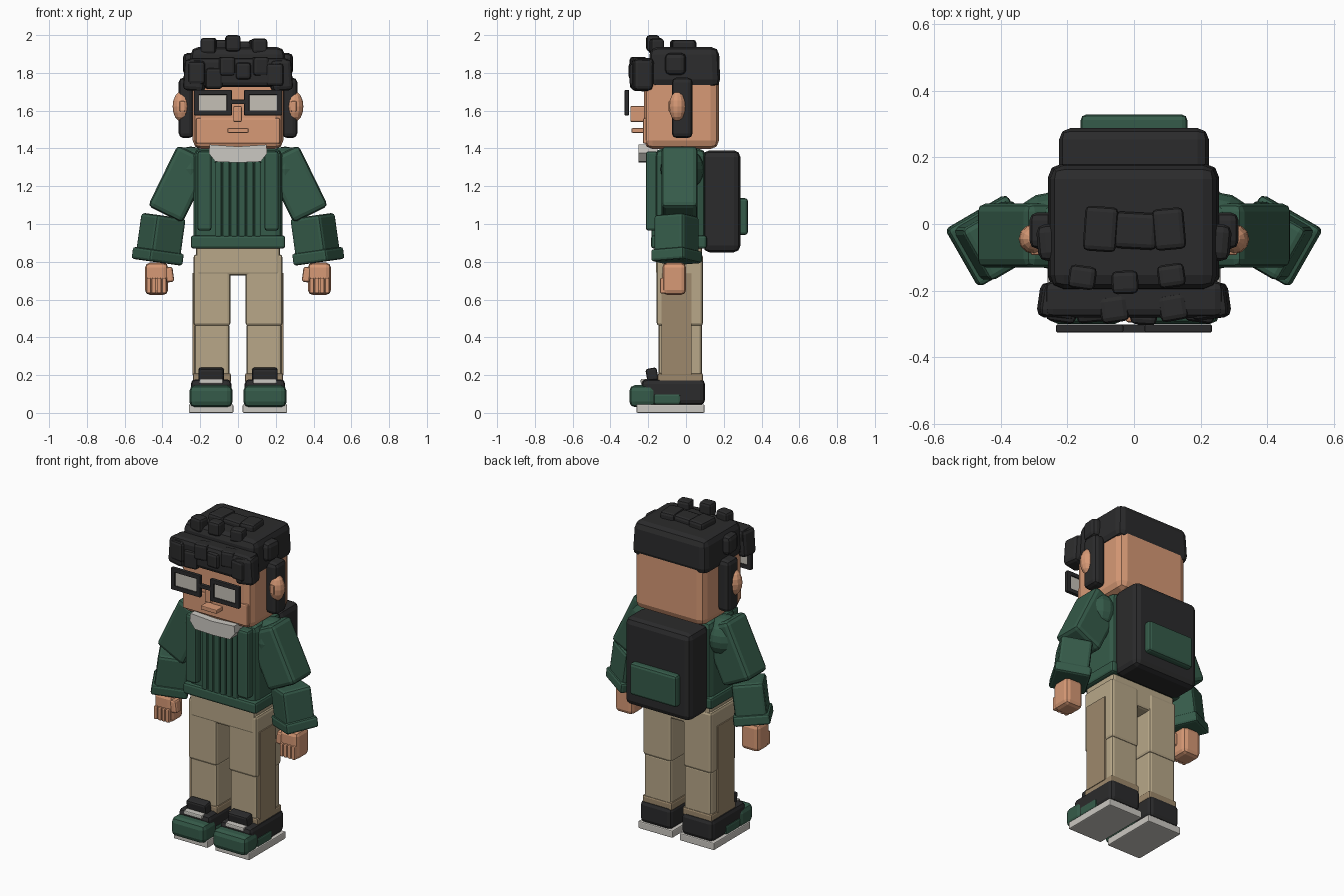
import bpy, bmesh, math
from mathutils import Matrix, Vector


def material(name, r, g, b):
    m = bpy.data.materials.new(name)
    m.diffuse_color = (r, g, b, 1)
    return m


SKIN = material("warm skin", 0.68, 0.32, 0.18)
GREEN = material("forest green", 0.036, 0.105, 0.068)
BLACK = material("soft black", 0.024, 0.024, 0.025)
TAN = material("khaki", 0.48, 0.39, 0.25)
BROWN = material("dark khaki", 0.34, 0.25, 0.15)
WHITE = material("off white", 0.60, 0.58, 0.54)
LENS = material("pale lens", 0.56, 0.53, 0.47)


def rotation(rx, ry, rz):
    r = math.radians
    return (Matrix.Rotation(r(ry), 4, 'Y') @ Matrix.Rotation(r(rz), 4, 'Z')
            @ Matrix.Rotation(r(rx), 4, 'X'))


def finish(name, bm, mat, matrix):
    bmesh.ops.transform(bm, matrix=matrix, verts=bm.verts)
    bmesh.ops.recalc_face_normals(bm, faces=bm.faces)
    me = bpy.data.meshes.new(name)
    bm.to_mesh(me)
    bm.free()
    me.materials.append(mat)
    ob = bpy.data.objects.new(name, me)
    bpy.context.collection.objects.link(ob)
    return ob


def box(name, mat, xs, ys, zs, bevel=0.012, rot=(0, 0, 0), top=1.0, seg=2):
    """Bevelled box from x, y and z ranges, turned about its centre; top scales the upper face."""
    size = Vector((xs[1] - xs[0], ys[1] - ys[0], zs[1] - zs[0]))
    mid = Vector((sum(xs) / 2, sum(ys) / 2, sum(zs) / 2))
    bm = bmesh.new()
    bmesh.ops.create_cube(bm, size=1)
    for v in bm.verts:
        if v.co.z > 0:
            v.co.x *= top
            v.co.y *= top
        v.co = Vector(a * b for a, b in zip(v.co, size))
    if bevel:
        bmesh.ops.bevel(bm, geom=list(bm.edges), offset=min(bevel, min(size) * 0.4),
                        segments=seg, profile=0.5, affect='EDGES')
    return finish(name, bm, mat, Matrix.Translation(mid) @ rotation(*rot))


def pair(name, mat, xs, ys, zs, bevel=0.012, rot=(0, 0, 0), **kw):
    """The same box on the -x side and mirrored on the +x side."""
    box(name + "_a", mat, xs, ys, zs, bevel, rot, **kw)
    box(name + "_b", mat, (-xs[1], -xs[0]), ys, zs, bevel, (rot[0], -rot[1], -rot[2]), **kw)


def ball_pair(name, mat, centre, radii, u=16, v=10):
    for tag, s in (("_a", 1), ("_b", -1)):
        bm = bmesh.new()
        bmesh.ops.create_uvsphere(bm, u_segments=u, v_segments=v, radius=1)
        finish(name + tag, bm, mat, Matrix.Translation((centre[0] * s, centre[1], centre[2]))
               @ Matrix.Diagonal((*radii, 1)))


def plate(name, mat, outline, y0, y1):
    """Outline in x and z, extruded along y."""
    bm = bmesh.new()
    f = bm.faces.new([bm.verts.new((x, y0, z)) for x, z in outline])
    ext = bmesh.ops.extrude_face_region(bm, geom=[f])
    bmesh.ops.translate(bm, vec=(0, y1 - y0, 0),
                        verts=[e for e in ext['geom'] if isinstance(e, bmesh.types.BMVert)])
    finish(name, bm, mat, Matrix())


# Shoes
pair("sole", WHITE, (-0.26, -0.025), (-0.262, 0.098), (0, 0.045), 0.006)
pair("shoe_body", BLACK, (-0.25, -0.035), (-0.235, 0.1), (0.042, 0.178), 0.025)
pair("shoe_toe", GREEN, (-0.257, -0.028), (-0.3, -0.16), (0.03, 0.147), 0.03)
pair("shoe_stripe", GREEN, (-0.256, -0.03), (-0.17, -0.03), (0.045, 0.1), 0.01)
pair("shoe_tongue", BLACK, (-0.21, -0.075), (-0.21, -0.15), (0.168, 0.237), 0.012, (10, 0, 0))
pair("shoe_lace", WHITE, (-0.205, -0.08), (-0.24, -0.2), (0.155, 0.18), 0.006)

# Trousers
pair("trouser_cuff", BROWN, (-0.238, -0.037), (-0.15, 0.09), (0.16, 0.21), 0.01)
pair("lower_leg", TAN, (-0.23, -0.045), (-0.145, 0.085), (0.19, 0.475), 0.016)
pair("upper_leg", TAN, (-0.235, -0.04), (-0.155, 0.09), (0.46, 0.84), 0.016)
pair("leg_side_panel", BROWN, (-0.242, -0.225), (-0.13, 0.03), (0.2, 0.74), 0.002)
box("hips", TAN, (-0.222, 0.222), (-0.158, 0.085), (0.728, 0.9), 0.016)

# Pullover
box("torso", GREEN, (-0.235, 0.235), (-0.165, 0.105), (0.88, 1.4), 0.04)
box("hem", GREEN, (-0.25, 0.25), (-0.185, 0.11), (0.87, 0.94), 0.014)
for i in range(6):
    x = -0.105 + 0.042 * i
    box(f"chest_rib_{i}", GREEN, (x - 0.018, x + 0.018), (-0.183, -0.15), (0.93, 1.33), 0.008)
pair("strap", GREEN, (-0.215, -0.14), (-0.213, -0.15), (0.965, 1.385), 0.014)
for tag, s in (("_a", -1), ("_b", 1)):
    plate("collar" + tag, WHITE, [(0, 1.325), (0.12 * s, 1.33), (0.155 * s, 1.375),
                                  (0.15 * s, 1.42), (0, 1.41)], -0.252, -0.15)

# Arms and hands
ball_pair("shoulder", GREEN, (-0.25, -0.02, 1.29), (0.118, 0.115, 0.12))
pair("upper_arm", GREEN, (-0.409, -0.205), (-0.13, 0.062), (1.032, 1.392), 0.025, (0, 26, 0))
pair("forearm", GREEN, (-0.502, -0.318), (-0.14, 0.04), (0.81, 1.045), 0.018, (0, 8, 30))
pair("sleeve_cuff", GREEN, (-0.53, -0.32), (-0.15, 0.05), (0.797, 0.862), 0.014, (0, 8, 30))
pair("palm", SKIN, (-0.492, -0.37), (-0.125, 0.0), (0.625, 0.795), 0.025)
pair("thumb", SKIN, (-0.385, -0.342), (-0.12, -0.065), (0.692, 0.772), 0.012, (0, -8, 0))
for i in range(4):
    x = -0.472 + 0.027 * i
    pair(f"finger_{i}", SKIN, (x - 0.012, x + 0.012), (-0.137, -0.1), (0.632, 0.715), 0.007)

# Backpack
box("backpack", BLACK, (-0.225, 0.225), (0.09, 0.288), (0.85, 1.39), 0.035)
box("backpack_pocket", GREEN, (-0.16, 0.16), (0.26, 0.328), (0.942, 1.137), 0.016)

# Head and face
box("neck", SKIN, (-0.11, 0.11), (-0.13, 0.07), (1.34, 1.45), 0.02)
box("head", SKIN, (-0.24, 0.24), (-0.222, 0.175), (1.397, 1.85), 0.045)
box("jaw", SKIN, (-0.222, 0.222), (-0.228, -0.1), (1.425, 1.56), 0.008)
ball_pair("ear", SKIN, (-0.3, -0.045, 1.622), (0.046, 0.045, 0.08), 12, 8)
pair("inner_ear", SKIN, (-0.31, -0.28), (-0.093, -0.06), (1.595, 1.65), 0.006)
box("nose", SKIN, (-0.025, 0.02), (-0.295, -0.21), (1.54, 1.625), 0.008)
box("mouth", SKIN, (-0.055, 0.055), (-0.288, -0.215), (1.483, 1.507), 0.004)

# Glasses
for z, part in ((1.588, "lower"), (1.697, "upper")):
    pair(part + "_rim", BLACK, (-0.232, -0.033), (-0.325, -0.302), (z - 0.013, z + 0.013), 0.004)
for x, part in ((-0.22, "outer"), (-0.046, "inner")):
    pair(part + "_rim", BLACK, (x - 0.014, x + 0.014), (-0.325, -0.302), (1.576, 1.709), 0.004)
pair("lens", LENS, (-0.212, -0.052), (-0.316, -0.309), (1.595, 1.69), 0)
box("glasses_bridge", BLACK, (-0.045, 0.045), (-0.326, -0.302), (1.635, 1.658), 0.004)

# Hair
box("hair_cap", BLACK, (-0.26, 0.257), (-0.2, 0.182), (1.725, 1.937), 0.04, top=0.96)
box("fringe", BLACK, (-0.268, 0.268), (-0.28, -0.17), (1.725, 1.88), 0.025)
pair("sideburn", BLACK, (-0.314, -0.235), (-0.075, 0.035), (1.455, 1.775), 0.025)
pair("side_curl", BLACK, (-0.29, -0.22), (-0.11, 0.0), (1.79, 1.905), 0.025, (0, 0, 5))
pair("temple_lock", BLACK, (-0.283, -0.17), (-0.285, -0.18), (1.705, 1.87), 0.022, (0, 4, -8))
# curls: x, y, z centre, width, depth, height, turn
curls = [(-0.215, -0.25, 1.80, 0.09, 0.09, 0.12, -8), (-0.13, -0.25, 1.77, 0.09, 0.09, 0.11, 6),
         (-0.06, -0.255, 1.835, 0.085, 0.08, 0.10, 8), (0.03, -0.262, 1.81, 0.08, 0.08, 0.09, -4),
         (0.117, -0.25, 1.835, 0.085, 0.08, 0.10, 10), (0.2, -0.25, 1.79, 0.09, 0.09, 0.12, -8),
         (-0.155, -0.16, 1.943, 0.082, 0.07, 0.085, -8), (-0.027, -0.175, 1.957, 0.08, 0.07, 0.085, 2),
         (0.112, -0.155, 1.942, 0.082, 0.07, 0.08, 8), (-0.1, -0.015, 1.94, 0.1, 0.135, 0.07, -4),
         (0.005, -0.02, 1.935, 0.13, 0.11, 0.065, -3), (0.105, -0.015, 1.94, 0.095, 0.125, 0.07, 5)]
for i, (x, y, z, w, d, h, turn) in enumerate(curls):
    box(f"hair_curl_{i}", BLACK, (x - w / 2, x + w / 2), (y - d / 2, y + d / 2),
        (z - h / 2, z + h / 2), 0.016, (0, 0, turn))
